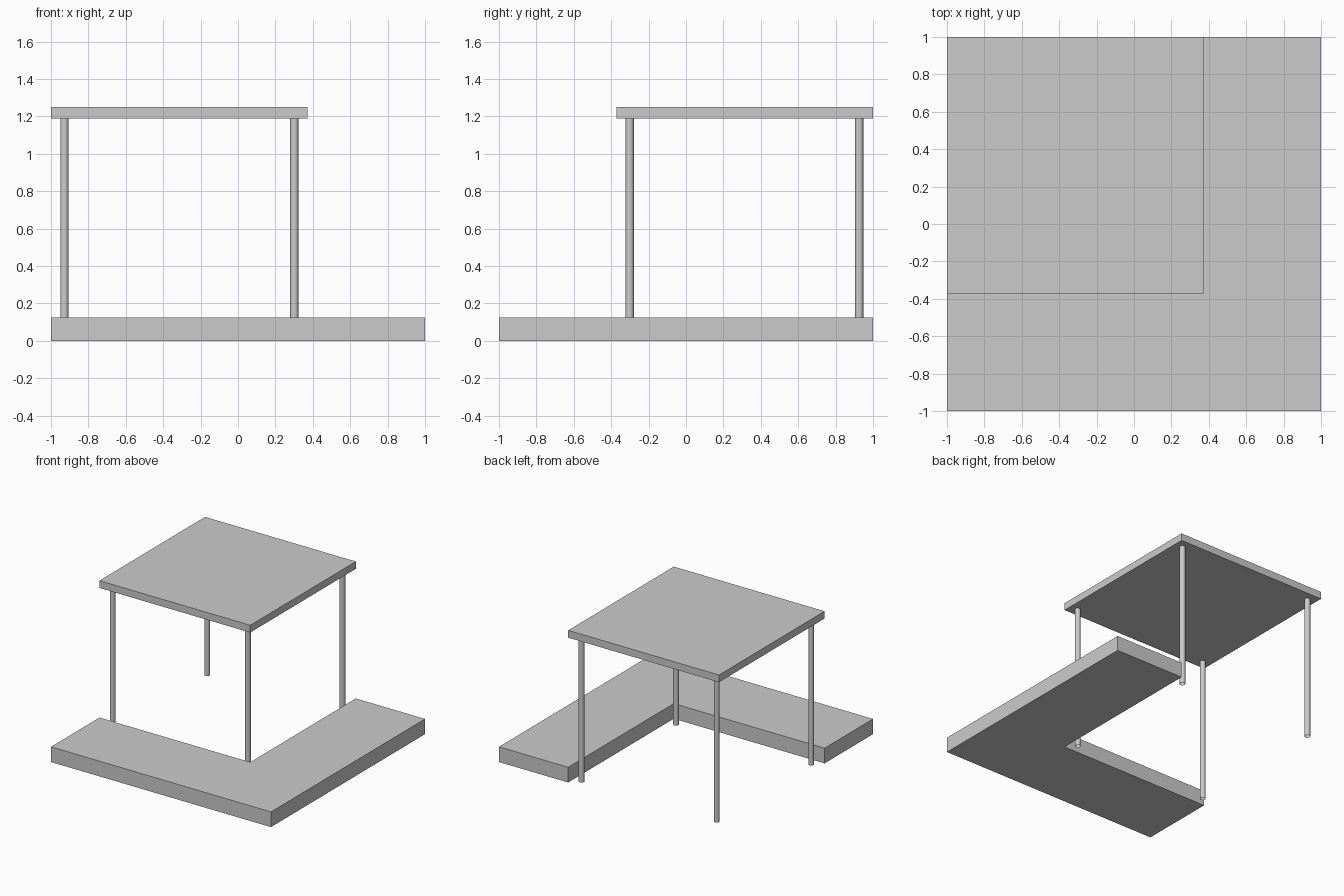
import bpy, bmesh

if "Cube" in bpy.data.objects:
    bpy.data.objects.remove(bpy.data.objects["Cube"])

def prism(name, outline, z0, z1):
    """Extrude a flat outline from z0 up to z1."""
    bm = bmesh.new()
    face = bm.faces.new([bm.verts.new((x, y, z0)) for x, y in outline])
    top = bmesh.ops.extrude_face_region(bm, geom=[face])["geom"]
    bmesh.ops.translate(bm, vec=(0, 0, z1 - z0),
                        verts=[v for v in top if isinstance(v, bmesh.types.BMVert)])
    bmesh.ops.recalc_face_normals(bm, faces=bm.faces)
    mesh = bpy.data.meshes.new(name)
    bm.to_mesh(mesh)
    bm.free()
    obj = bpy.data.objects.new(name, mesh)
    bpy.context.collection.objects.link(obj)
    return obj

E = 0.371          # shared edge of the canopy and the notch
ROOF_Z = 1.19

# L-shaped platform wrapping the front and right sides
prism("platform", [(-1, -1), (1, -1), (1, 1), (E, 1), (E, -E), (-1, -E)], 0, 0.125)

# Square canopy above the notch
prism("canopy", [(-1, -E), (E, -E), (E, 1), (-1, 1)], ROOF_Z, 1.25)

# Four slim open-ended posts standing on the ground
for side, x in (("left", -0.928), ("right", 0.301)):
    for end, y in (("front", -0.301), ("back", 0.926)):
        bpy.ops.mesh.primitive_cylinder_add(vertices=24, radius=0.022, depth=ROOF_Z,
                                            end_fill_type='NOTHING',
                                            location=(x, y, ROOF_Z / 2))
        post = bpy.context.object
        post.name = f"{end}_{side}_post"
        bpy.ops.object.shade_smooth_by_angle()
